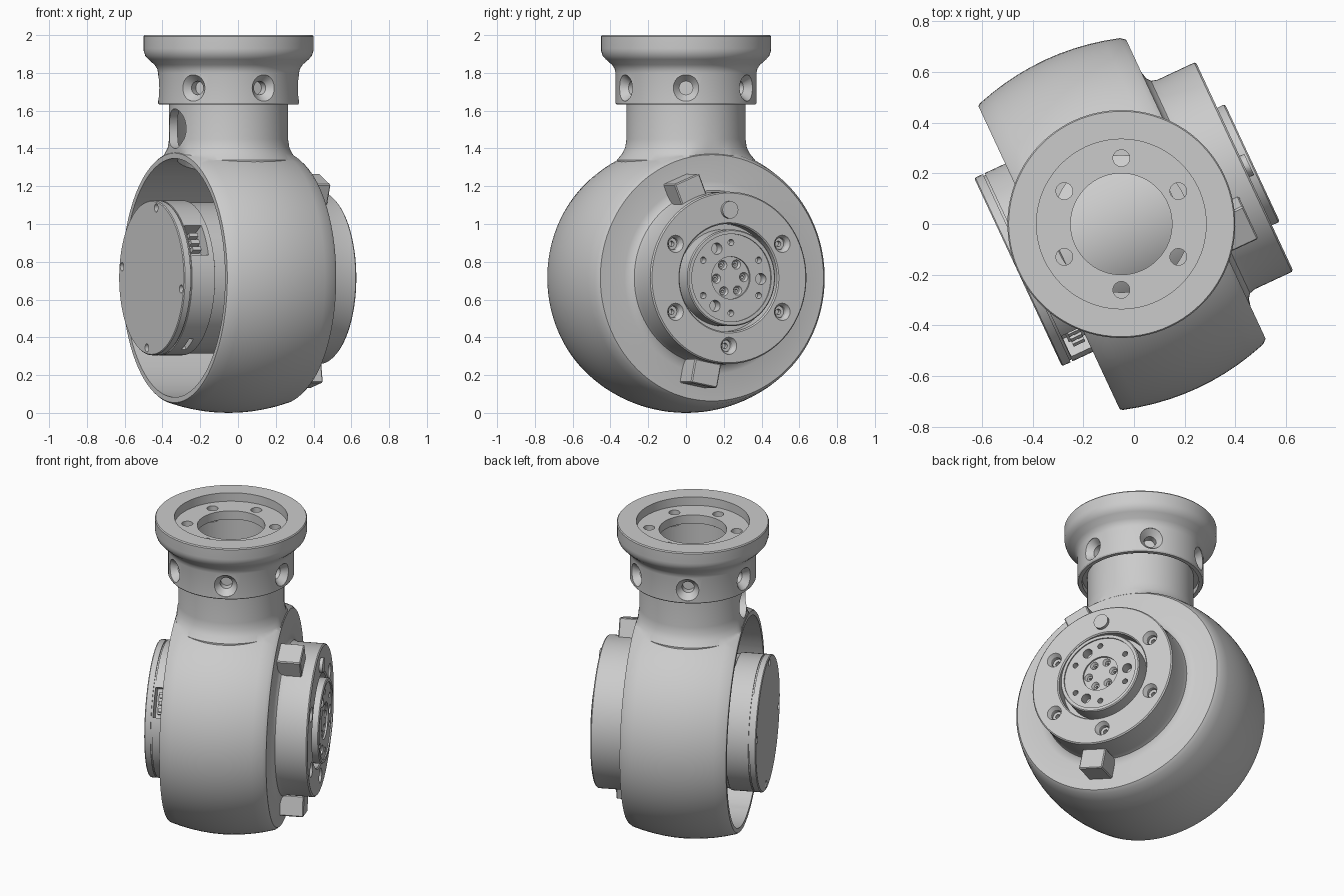
import bpy, bmesh, math
from mathutils import Matrix, Vector

cube = bpy.data.objects.get("Cube")
if cube:
    bpy.data.objects.remove(cube, do_unlink=True)

grey = bpy.data.materials.new("machined_grey")
grey.use_nodes = True
COL = (0.6, 0.6, 0.6, 1)
grey.diffuse_color = COL
grey.node_tree.nodes["Principled BSDF"].inputs["Base Color"].default_value = COL

# Parts are built with the drum axis along x, then turned into place
YAW = math.radians(25)
PLACE = Matrix.Translation((-0.05, 0, 0)) @ Matrix.Rotation(YAW, 4, 'Z')
CZ = 0.715
AXIS_X = Matrix.Rotation(math.pi / 2, 4, 'Y')
DRUM = Matrix.Translation((0, 0, CZ)) @ AXIS_X
T = Matrix.Translation


def lathe(bm, profile, mat, segs=96):
    """Revolve (radius, height) points about z, then transform."""
    rings = []
    for r, h in profile:
        if r == 0:
            rings.append([bm.verts.new(mat @ Vector((0, 0, h)))])
        else:
            rings.append([bm.verts.new(mat @ Vector((r * math.cos(k * math.tau / segs),
                                                    r * math.sin(k * math.tau / segs), h)))
                          for k in range(segs)])
    for a, b in zip(rings, rings[1:]):
        for k in range(segs):
            n = (k + 1) % segs
            if len(a) == 1:
                bm.faces.new((a[0], b[n], b[k]))
            elif len(b) == 1:
                bm.faces.new((a[k], a[n], b[0]))
            else:
                bm.faces.new((a[k], a[n], b[n], b[k]))


def box(bm, size, mat):
    bmesh.ops.create_cube(bm, size=1, matrix=mat @ Matrix.Diagonal((*size, 1)))


def make(name, bm):
    bmesh.ops.recalc_face_normals(bm, faces=bm.faces)
    me = bpy.data.meshes.new(name)
    bm.to_mesh(me)
    bm.free()
    ob = bpy.data.objects.new(name, me)
    bpy.context.collection.objects.link(ob)
    return ob


def boolean(ob, other_bm, op='DIFFERENCE'):
    """Apply a boolean and discard the helper."""
    helper = make("helper", other_bm)
    mod = ob.modifiers.new("bool", 'BOOLEAN')
    mod.operation, mod.object, mod.solver = op, helper, 'EXACT'
    dg = bpy.context.evaluated_depsgraph_get()
    me = bpy.data.meshes.new_from_object(ob.evaluated_get(dg))
    ob.modifiers.clear()
    ob.data = me
    bpy.data.objects.remove(helper, do_unlink=True)


def finish(ob):
    ob.data.transform(PLACE)
    ob.data.materials.clear()
    ob.data.materials.append(grey)
    bpy.ops.object.select_all(action='DESELECT')
    bpy.context.view_layer.objects.active = ob
    ob.select_set(True)
    bpy.ops.object.shade_smooth_by_angle(angle=math.radians(30))


def on_face(x, r, deg, flip=False):
    """Frame on a drum end, pointing outward."""
    a = math.radians(deg)
    turn = Matrix.Rotation(-math.pi / 2, 4, 'Y') if flip else AXIS_X
    return T((x, r * math.cos(a), CZ + r * math.sin(a))) @ turn


def radial(x, deg, r):
    """Frame on the drum side: x along the axis, y tangent, z outward."""
    return (T((x, 0, CZ)) @ Matrix.Rotation(math.radians(deg - 90), 4, 'X')
            @ T((0, 0, r)))


def screw_hole(r, depth):
    """Countersunk hole with a screw head and socket at its bottom."""
    return [(0, -depth - .03), (r * .32, -depth - .03), (r * .32, -depth), (r * .68, -depth),
            (r * .68, -r * .5), (r, 0), (r, .02), (0, .02)]


def plain_hole(r, depth):
    return [(0, -depth), (r, -depth), (r, .02), (0, .02)]


# Drum housing with stepped boss and output hub
bulge = [(.715 - .047 * (h / .305) ** 2, h) for h in [-.305 + .061 * k for k in range(11)]]
bm = bmesh.new()
lathe(bm, [(0, -.315), (.66, -.315)] + bulge +
      [(.652, .325), (.51, .325), (.48, .332), (.463, .345), (.456, .37), (.456, .53), (.449, .537),
       (.292, .537), (.285, .53), (.285, .46), (.256, .46), (.256, .565), (.25, .571), (.232, .571),
       (.232, .563), (.112, .563), (.112, .552), (0, .552)], DRUM, 128)
body = make("joint_housing", bm)

# Neck with collar and flared mounting flange
bm = bmesh.new()
lathe(bm, [(0, 1.15), (.365, 1.15), (.365, 1.34), (.338, 1.372), (.322, 1.405), (.315, 1.45),
           (.315, 1.665), (.345, 1.665), (.345, 1.632), (.368, 1.632), (.373, 1.64), (.373, 1.80),
           (.378, 1.822), (.392, 1.843), (.425, 1.872), (.441, 1.89), (.449, 1.915), (.45, 1.93),
           (.45, 1.993), (.445, 2.0), (0, 2.0)], Matrix())
for v in bm.verts:
    if v.co.z < 1.44:
        v.co.x = max(-.312, min(.32, v.co.x))
boolean(body, bm, 'UNION')

# Open motor cavity, neck bore and flange recess
bm = bmesh.new()
lathe(bm, [(0, -.5), (.632, -.5), (.632, .22), (0, .22)], DRUM)
boolean(body, bm)
bm = bmesh.new()
lathe(bm, [(0, 1.1), (.27, 1.1), (.27, 1.89), (.2, 1.89), (.2, 1.945), (.335, 1.945),
           (.335, 2.1), (0, 2.1)], Matrix())
boolean(body, bm)

# Cable hole in the neck
bm = bmesh.new()
lathe(bm, [(0, -.5), (.105, -.5), (.105, -.1), (0, -.1)], T((0, 0, 1.505)) @ AXIS_X, 48)
boolean(body, bm)

# Flange and collar screw holes
bm = bmesh.new()
for k in range(6):
    turn = Matrix.Rotation(math.radians(60 * k) - YAW, 4, 'Z')
    half = Matrix.Rotation(math.radians(60 * k + 30) - YAW, 4, 'Z')
    lathe(bm, [(0, 1.85), (.033, 1.85), (.033, 1.96), (0, 1.96)], half @ T((.26, 0, 0)), 24)
    lathe(bm, [(0, -.085), (.036, -.085), (.036, -.04), (.07, .0), (.07, .03), (0, .03)],
          turn @ T((.37, 0, 1.72)) @ AXIS_X, 32)
boolean(body, bm)

# Boss and hub holes
bm = bmesh.new()
for k in range(6):
    lathe(bm, screw_hole(.046, .05), on_face(.537, .36, 60 * k + 30), 24)
    lathe(bm, plain_hole(.017, .05), on_face(.563, .187, 60 * k + 30), 16)
    lathe(bm, screw_hole(.025, .018), on_face(.552, .08, 60 * k + 3), 16)
for k in range(3):
    lathe(bm, plain_hole(.03, .06), on_face(.563, .175, 120 * k - 2), 24)
boolean(body, bm)
finish(body)

# Motor inside the cavity, with end cap and seam
bm = bmesh.new()
lathe(bm, [(0, -.45), (.405, -.45), (.41, -.445), (.41, -.412), (.402, -.412), (.402, -.404),
           (.41, -.404), (.41, -.27), (.4, -.265), (.4, .23), (0, .23)], DRUM)
motor = make("motor", bm)
bm = bmesh.new()
box(bm, (.10, .18, .18), radial(-.35, 150, .40))
box(bm, (.025, .11, .06), radial(-.335, 240, .405))
for k in range(4):
    lathe(bm, plain_hole(.022, .03), on_face(-.45, .375, 90 * k + 9, True), 20)
boolean(motor, bm)
finish(motor)

# Connector seated in the motor notch
bm = bmesh.new()
box(bm, (.07, .13, .05), radial(-.35, 150, .325))
for k in (-1, 0, 1):
    box(bm, (.05, .022, .05), radial(-.35, 150, .36) @ T((0, .042 * k, 0)))
finish(make("connector", bm))

# Stop tabs beside the boss
for name, deg, r in (("upper_stop_tab", 112, .50), ("lower_stop_tab", 259, .515)):
    bm = bmesh.new()
    box(bm, (.166, .155, .13), radial(.383, deg, r))
    bmesh.ops.bevel(bm, geom=bm.edges[:], offset=.006, segments=1, affect='EDGES')
    finish(make(name, bm))
